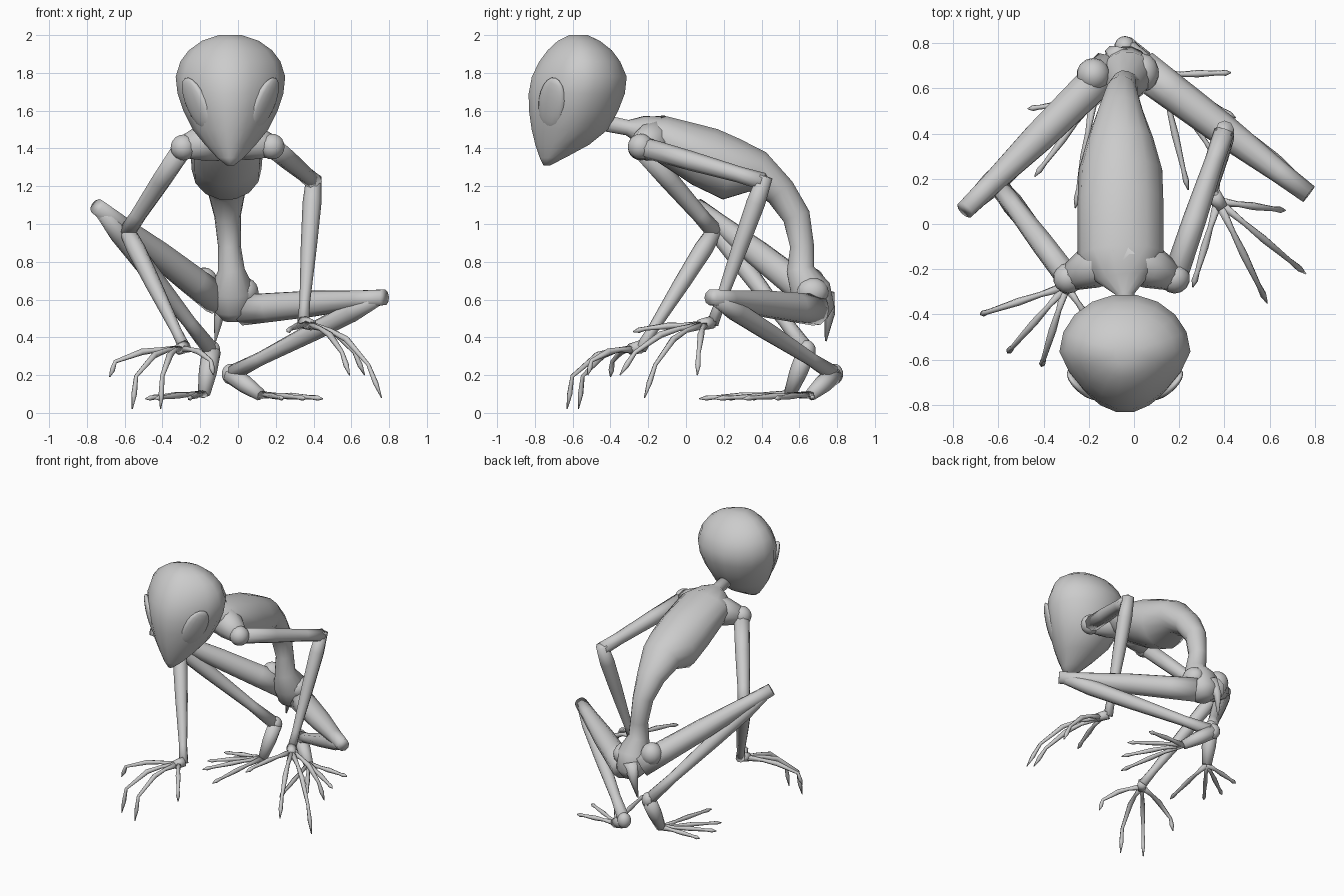
import bpy, bmesh, math
from mathutils import Vector, Matrix

cube = bpy.data.objects.get("Cube")
if cube:
    bpy.data.objects.remove(cube)

skin = bpy.data.materials.new("grey skin")
skin.use_nodes = True
GREY = (0.6, 0.6, 0.6, 1)
skin.diffuse_color = GREY
skin.node_tree.nodes["Principled BSDF"].inputs["Base Color"].default_value = GREY


def finish(name, bm):
    bmesh.ops.recalc_face_normals(bm, faces=bm.faces)
    for f in bm.faces:
        f.smooth = True
    mesh = bpy.data.meshes.new(name)
    bm.to_mesh(mesh)
    bm.free()
    mesh.materials.append(skin)
    ob = bpy.data.objects.new(name, mesh)
    bpy.context.scene.collection.objects.link(ob)
    return ob


def loft(name, rings, sides, pinch=0):
    """Skin closed rings (centre, half axis u, half axis v), narrowed towards -v by pinch."""
    bm = bmesh.new()
    loops = []
    for c, u, v in rings:
        loop = []
        for i in range(sides):
            co, si = math.cos(math.tau * i / sides), math.sin(math.tau * i / sides)
            loop.append(bm.verts.new(c + u * co * (1 - pinch * max(0, -si)) + v * si))
        loops.append(loop)
    for a, b in zip(loops, loops[1:]):
        for i in range(sides):
            j = (i + 1) % sides
            bm.faces.new((a[i], a[j], b[j], b[i]))
    bm.faces.new(loops[0])
    bm.faces.new(loops[-1])
    return finish(name, bm)


def tube(name, points, widths, depths=None, sides=8, side_axis=None):
    """Limb along a path, with a half width and half depth at each point."""
    pts = [Vector(p) for p in points]
    depths = depths or widths
    u = Vector(side_axis) if side_axis else (pts[1] - pts[0]).orthogonal()
    rings = []
    for i, p in enumerate(pts):
        t = Vector()
        if i:
            t += (p - pts[i - 1]).normalized()
        if i < len(pts) - 1:
            t += (pts[i + 1] - p).normalized()
        t.normalize()
        u = (u - t * u.dot(t)).normalized()
        rings.append((p, u * widths[i], t.cross(u) * depths[i]))
    return loft(name, rings, sides)


def blob(name, centre, radii, axes=None):
    bm = bmesh.new()
    bmesh.ops.create_uvsphere(bm, u_segments=14, v_segments=10, radius=1)
    rot = axes.to_4x4() if axes else Matrix()
    bm.transform(Matrix.Translation(centre) @ rot @ Matrix.Diagonal((*radii, 1)))
    return finish(name, bm)


# Head: height, half width, front and back of each level
HEAD_X = -0.04
levels = [(1.31, .02, -.755, -.72), (1.35, .07, -.775, -.64), (1.42, .135, -.8, -.51),
          (1.5, .2, -.82, -.41), (1.6, .25, -.835, -.355), (1.69, .28, -.837, -.32),
          (1.78, .29, -.82, -.31), (1.86, .265, -.78, -.345), (1.92, .22, -.735, -.39),
          (1.97, .15, -.68, -.455), (2.0, .06, -.62, -.52)]
loft("head", [(Vector((HEAD_X, (f + b) / 2, z)), Vector((w, 0, 0)), Vector((0, (b - f) / 2, 0)))
              for z, w, f, b in levels], 18, pinch=.26)

# Eyes: slanted almonds set into the face
for side, s in (("left", 1), ("right", -1)):
    normal = Vector((s * .74, -.6, -.25)).normalized()
    long_axis = Vector((s * .12, .05, .29))
    long_axis = (long_axis - normal * long_axis.dot(normal)).normalized()
    across = normal.cross(long_axis)
    axes = Matrix((across, normal, long_axis)).transposed()
    blob(side + "_eye", (HEAD_X + s * .178, -.71, 1.635), (.085, .03, .152), axes)

# Torso: neck, ribcage, waist and pelvis
spine = [(-.04, -.46, 1.54), (-.04, -.31, 1.51), (-.05, -.24, 1.5), (-.06, -.14, 1.46),
         (-.06, .1, 1.355), (-.06, .24, 1.29), (-.06, .38, 1.275), (-.06, .5, 1.17),
         (-.055, .585, 1.04), (-.045, .615, .88), (-.035, .605, .76), (-.03, .66, .65),
         (-.03, .69, .54), (-.03, .7, .49)]
tube("torso", spine,
     [.045, .042, .12, .19, .19, .185, .145, .1, .07, .06, .07, .12, .1, .05],
     [.045, .042, .075, .12, .165, .17, .115, .085, .075, .065, .075, .11, .1, .05],
     sides=14, side_axis=(1, 0, 0))
tube("tail", [(-.06, .73, .62), (-.1, .76, .52), (-.12, .74, .38)], [.06, .03, .005], sides=6)
blob("left_hip", (.04, .67, .64), (.07, .085, .075))
blob("right_hip", (-.18, .66, .69), (.075, .075, .08))

# Bends of fingers and toes: fraction along, fraction of the drop
CURVED = ((0, 0), (.3, .08), (.52, .2), (.82, .55), (.92, .8), (1, 1))
HOOKED = ((0, 0), (.3, .02), (.55, .1), (.92, .45), (.96, .75), (1, 1))
FLAT = ((0, 0), (.3, .1), (.52, .3), (.82, .7), (.92, .85), (1, 1))


def digit(name, base, tip, bend, radius):
    """Finger or toe with swollen knuckles and a pointed tip."""
    base, tip = Vector(base), Vector(tip)
    path = []
    for t, d in bend:
        p = base.lerp(tip, t)
        p.z = base.z + (tip.z - base.z) * d
        path.append(p)
    tube(name, path, [radius * k for k in (1.5, .85, 1.2, .75, 1, .2)], sides=6)


def arm(side, shoulder, elbow, wrist, fingertips, bend):
    sh, el, wr = Vector(shoulder), Vector(elbow), Vector(wrist)
    inner = Vector((-.06, sh.y + .11, sh.z + .05))
    tube(side + "_collar", [inner, inner.lerp(sh, .6), sh], [.12, .095, .06], sides=10)
    blob(side + "_shoulder", sh, (.068, .068, .068))
    tube(side + "_upper_arm", [sh, sh.lerp(el, .4), sh.lerp(el, .8), el],
         [.055, .052, .043, .046])
    tube(side + "_forearm", [el + (el - wr).normalized() * .03, el.lerp(wr, .15),
                             el.lerp(wr, .45), el.lerp(wr, .85), wr],
         [.04, .05, .043, .028, .032])
    middle = sum((Vector(f) for f in fingertips), Vector()) / len(fingertips)
    palm = wr.lerp(Vector((middle.x, middle.y, wr.z - .02)), .2)
    tube(side + "_palm", [wr + Vector((0, 0, .01)), palm], [.035, .03], sides=8)
    for i, tip in enumerate(fingertips):
        digit(f"{side}_finger_{i + 1}", wr.lerp(palm, .6), tip, bend, .015)


arm("left", (.18, -.24, 1.41), (.4, .41, 1.225), (.345, .14, .47),
    [(.67, .06, .2), (.76, -.22, .08), (.59, -.35, .2), (.26, -.28, .43)], CURVED)
arm("right", (-.29, -.24, 1.405), (-.585, .15, .96), (-.28, -.24, .34),
    [(-.68, -.4, .19), (-.56, -.57, .02), (-.41, -.63, .02), (-.13, -.52, .2)], HOOKED)


def leg(side, hip, knee, heel, ball, toetips):
    hp, kn, he, ba = Vector(hip), Vector(knee), Vector(heel), Vector(ball)
    tip = kn + (kn - hp).normalized() * .03
    tube(side + "_thigh", [hp, hp.lerp(kn, .2), hp.lerp(kn, .5), hp.lerp(kn, .85), tip],
         [.085, .08, .072, .05, .043], sides=10)
    tube(side + "_shin", [kn, kn.lerp(he, .18), kn.lerp(he, .45), kn.lerp(he, .8), he],
         [.038, .055, .05, .037, .045])
    blob(side + "_heel", he, (.047, .047, .055))
    tube(side + "_foot", [he, he.lerp(ba, .5), ba], [.05, .048, .033])
    for i, toe in enumerate(toetips):
        digit(f"{side}_toe_{i + 1}", ba, toe, FLAT, .014)


leg("left", (.03, .69, .545), (.75, .15, .61), (-.04, .785, .205), (.12, .66, .095),
    [(.43, .67, .08), (.45, .47, .075), (.36, .3, .075), (.24, .15, .075)])
leg("right", (-.11, .69, .6), (-.73, .08, 1.08), (-.14, .64, .33), (-.18, .55, .1),
    [(-.47, .51, .08), (-.49, .34, .075), (-.44, .21, .075), (-.26, .07, .075)])
